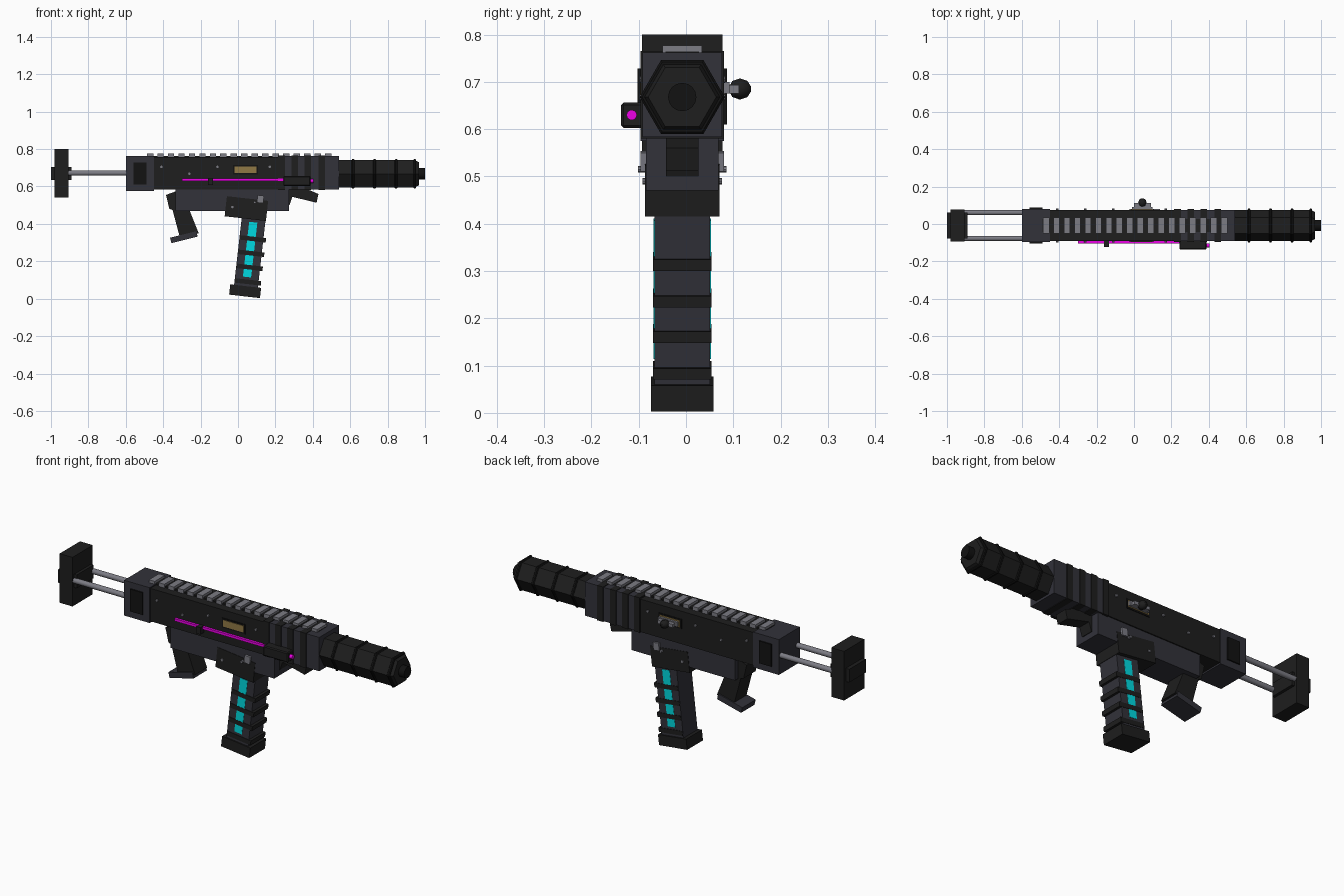
import bpy, bmesh
from math import radians, cos, sin, pi
from mathutils import Matrix, Vector

if "Cube" in bpy.data.objects:
    bpy.data.objects.remove(bpy.data.objects["Cube"])

Y = -0.008  # centre plane of the body


def mat(name, c):
    m = bpy.data.materials.new(name)
    m.diffuse_color = (*c, 1)
    m.use_nodes = True
    m.node_tree.nodes["Principled BSDF"].inputs["Base Color"].default_value = m.diffuse_color
    return m


DARK = mat("dark", (0.013, 0.013, 0.013))
SLATE = mat("slate", (0.032, 0.032, 0.042))
BLACK = mat("black", (0.006, 0.006, 0.006))
METAL = mat("metal", (0.2, 0.2, 0.23))
CYAN = mat("cyan", (0.0, 0.7, 0.75))
MAGENTA = mat("magenta", (0.85, 0.0, 0.8))
BRASS = mat("brass", (0.28, 0.19, 0.06))


def finish(bm, name, m):
    bmesh.ops.recalc_face_normals(bm, faces=bm.faces)
    me = bpy.data.meshes.new(name)
    bm.to_mesh(me)
    bm.free()
    me.materials.append(m)
    ob = bpy.data.objects.new(name, me)
    bpy.context.collection.objects.link(ob)
    return ob


def box(name, m, x, y, z, tilt=0, bevel=0):
    """Box from (min, max) ranges, tilted in the xz plane about its centre."""
    bm = bmesh.new()
    bmesh.ops.create_cube(bm, size=1)
    bm.transform(Matrix.Diagonal((x[1] - x[0], y[1] - y[0], z[1] - z[0], 1)))
    if bevel:
        bmesh.ops.bevel(bm, geom=bm.edges[:], offset=bevel, segments=1, affect='EDGES')
    c = Vector(((x[0] + x[1]) / 2, (y[0] + y[1]) / 2, (z[0] + z[1]) / 2))
    bm.transform(Matrix.Translation(c) @ Matrix.Rotation(radians(tilt), 4, 'Y'))
    return finish(bm, name, m)


def sym(w):
    return (Y - w, Y + w)


def profile(name, m, pts, w):
    """Extrude an xz outline across the body."""
    bm = bmesh.new()
    f = bm.faces.new([bm.verts.new((px, Y - w, pz)) for px, pz in pts])
    r = bmesh.ops.extrude_face_region(bm, geom=[f])
    vs = [v for v in r["geom"] if isinstance(v, bmesh.types.BMVert)]
    bmesh.ops.translate(bm, verts=vs, vec=(0, 2 * w, 0))
    return finish(bm, name, m)


def lathe(name, m, rings, sides, y=Y, z=0.668, axis='X', at=0):
    """Closed solid through (position, radius) rings along x or y."""
    bm = bmesh.new()
    loops = []
    for p, r in rings:
        loop = []
        for i in range(sides):
            a = 2 * pi * i / sides
            u, v = r * cos(a), r * sin(a)
            co = (p, y + u, z + v) if axis == 'X' else (at + u, p, z + v)
            loop.append(bm.verts.new(co))
        loops.append(loop)
    for a, b in zip(loops, loops[1:]):
        for i in range(sides):
            j = (i + 1) % sides
            bm.faces.new((a[i], a[j], b[j], b[i]))
    bm.faces.new(loops[0])
    bm.faces.new(loops[-1])
    ob = finish(bm, name, m)
    if sides > 8:
        for poly in ob.data.polygons:
            poly.use_smooth = len(poly.vertices) == 4
    return ob


# Stock: butt plate, pad and two rods
box("butt_plate", DARK, (-0.98, -0.905), sym(0.085), (0.54, 0.80))
box("butt_pad", DARK, (-1.0, -0.89), sym(0.07), (0.635, 0.705))
for s in (-1, 1):
    lathe("stock_rod", METAL, [(-0.91, 0.014), (-0.58, 0.014)], 12, y=Y + s * 0.069, z=0.672)

# Receiver with rear block
box("rear_block", SLATE, (-0.6, -0.45), sym(0.088), (0.575, 0.762))
box("rear_side_panel", BLACK, (-0.56, -0.488), sym(0.095), (0.61, 0.728))
box("receiver", DARK, (-0.45, 0.26), sym(0.083), (0.583, 0.757))
box("fore_block", SLATE, (0.25, 0.54), sym(0.084), (0.583, 0.762))
for x in (0.215, 0.285, 0.355, 0.43):
    box("fore_rib", DARK, (x, x + 0.035), sym(0.088), (0.58, 0.765))

# Top rail
box("rail_base", DARK, (-0.49, 0.5), sym(0.035), (0.75, 0.764))
for i in range(18):
    x = -0.487 + i * 0.056
    box("rail_tooth", METAL, (x, x + 0.034), sym(0.042), (0.755, 0.777))

# Six-sided suppressor with rings and muzzle
lathe("suppressor", DARK, [(0.53, 0.084), (0.945, 0.084), (0.967, 0.072)], 6)
for x in (0.615, 0.73, 0.845, 0.945):
    lathe("suppressor_ring", BLACK, [(x - 0.008, 0.085), (x - 0.004, 0.09),
                                     (x + 0.004, 0.09), (x + 0.008, 0.085)], 6)
lathe("muzzle", BLACK, [(0.95, 0.03), (1.0, 0.03)], 16)

# Lower receiver and hand stop
box("lower_receiver", SLATE, (-0.335, 0.272), sym(0.077), (0.47, 0.585))
profile("hand_stop", DARK, [(0.26, 0.50), (0.275, 0.50), (0.29, 0.545), (0.42, 0.513),
                            (0.43, 0.56), (0.36, 0.59), (0.26, 0.59)], 0.034)

# Rear grip with foot
profile("grip", DARK, [(-0.385, 0.555), (-0.33, 0.575), (-0.27, 0.50), (-0.21, 0.35),
                       (-0.31, 0.325), (-0.35, 0.475), (-0.367, 0.48)], 0.05)
box("grip_foot", SLATE, (-0.362, -0.217), sym(0.056), (0.314, 0.344), tilt=-14)

# Magazine well and releases
T = 6.5
box("magazine_well", DARK, (-0.066, 0.156), sym(0.079), (0.428, 0.536), tilt=T)
for s in (-1, 1):
    a, b = sorted((Y + s * 0.07, Y + s * 0.088))
    box("magazine_release", METAL, (0.103, 0.137), (a, b), (0.512, 0.552), tilt=T)
    for x, z in ((-0.03, 0.49), (0.09, 0.515)):
        a, b = sorted((Y + s * 0.07, Y + s * (0.084 if x < 0 else 0.094)))
        lathe("well_pin", METAL, [(a, 0.007), (b, 0.007)], 8, z=z, axis='Y', at=x)

# Leaning magazine, bands, base and glowing strips
def mag_x(z):
    return 0.035 + 0.114 * z


box("magazine", SLATE, (mag_x(0.24) - 0.064, mag_x(0.24) + 0.064), sym(0.059), (0.04, 0.44), tilt=T)
for z in (0.32, 0.243, 0.168, 0.09):
    box("magazine_band", DARK, (mag_x(z) - 0.062, mag_x(z) + 0.078), sym(0.0615),
        (z - 0.012, z + 0.012), tilt=T)
z = 0.262
box("magazine_strip", CYAN, (mag_x(z) - 0.022, mag_x(z) + 0.022), sym(0.0605), (0.115, 0.41), tilt=T)
box("magazine_base", DARK, (-0.045, 0.121), sym(0.066), (0.0125, 0.0675), tilt=T)

# Side laser, rod and clip
box("laser_rod", MAGENTA, (-0.3, 0.25), (-0.104, -0.088), (0.629, 0.642))
box("laser_clip", DARK, (-0.16, -0.135), (-0.122, -0.088), (0.608, 0.645))
box("laser_housing", DARK, (0.242, 0.388), (-0.137, -0.085), (0.603, 0.656), bevel=0.005)
lathe("laser_lens", MAGENTA, [(0.38, 0.011), (0.404, 0.011)], 12, y=-0.115, z=0.63)

# Ejection ports on both sides
for s in (-1, 1):
    for name, m, d, g in (("port_frame", BLACK, 0.086, 0.008), ("port_cover", BRASS, 0.089, 0)):
        a, b = sorted((Y + s * 0.075, Y + s * d))
        box(name, m, (-0.02 - g, 0.1 + g), (a, b), (0.672 - g, 0.707 + g))
    # Rivets
    for x, z in ((-0.41, 0.705), (-0.26, 0.668), (-0.11, 0.705), (0.17, 0.705)):
        a, b = sorted((Y + s * 0.078, Y + s * 0.09))
        lathe("rivet", METAL, [(a, 0.007), (b, 0.007)], 8, z=z, axis='Y', at=x)

# Charging handle
box("handle_slide", METAL, (-0.012, 0.1), (0.07, 0.092), (0.676, 0.7))
lathe("handle_stem", METAL, [(0.08, 0.01), (0.118, 0.01)], 12, z=0.685, axis='Y', at=0.045)
box("handle_arm", METAL, (0.0, 0.09), (0.09, 0.112), (0.676, 0.694))
lathe("handle_knob", DARK, [(0.092, 0.006), (0.098, 0.017), (0.114, 0.0225), (0.13, 0.017), (0.137, 0.006)],
      12, z=0.685, axis='Y', at=0.045)
